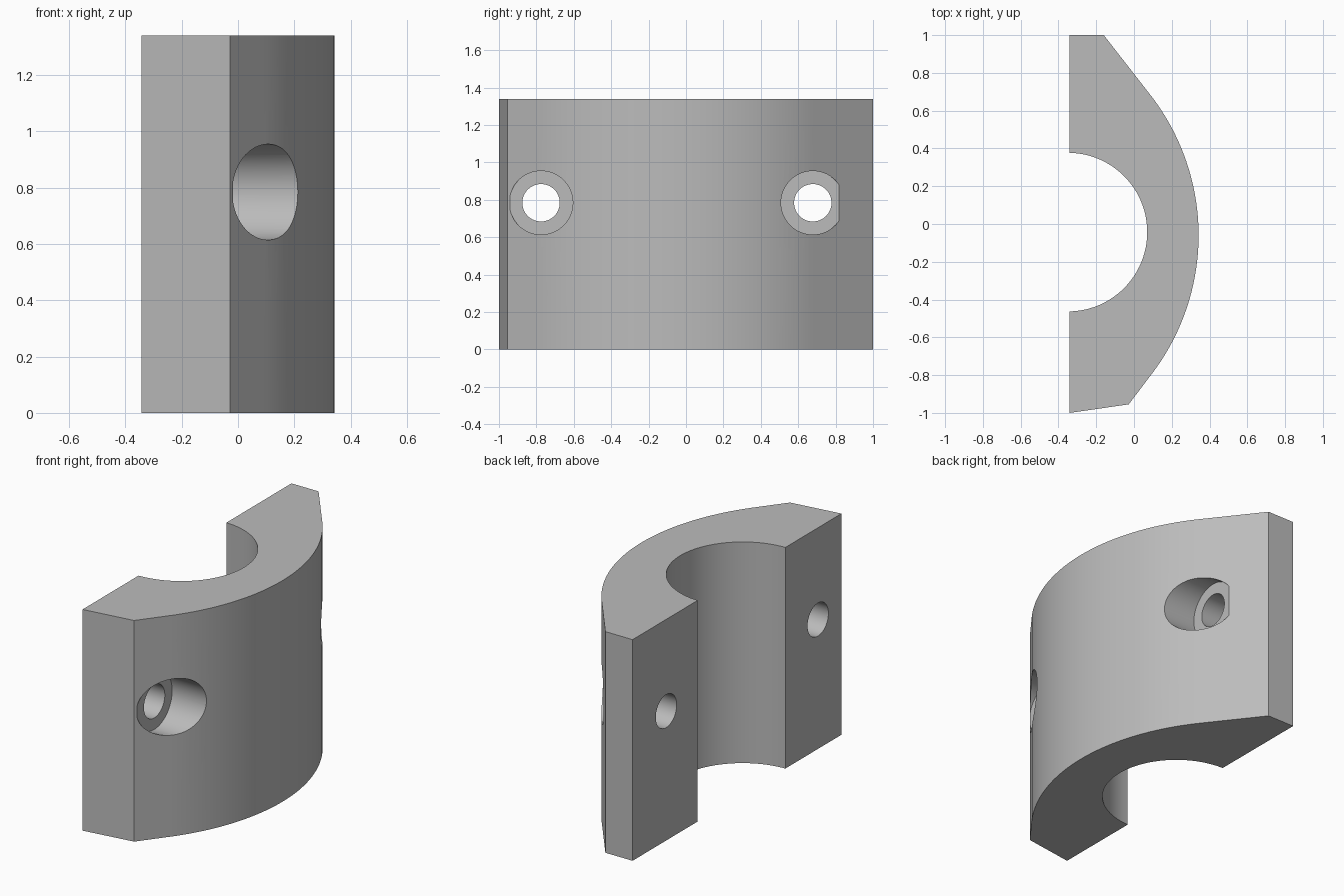
import bpy
import bmesh
from math import radians, sin, cos, asin, pi

HEIGHT = 1.34
HALF_W = 0.342
HOLE_Z = 0.784

if "Cube" in bpy.data.objects:
    bpy.data.objects.remove(bpy.data.objects["Cube"])

# Plain grey material
grey = bpy.data.materials.new("plain grey")
grey.use_nodes = True
colour = (0.5, 0.5, 0.5, 1)
grey.diffuse_color = colour
grey.node_tree.nodes["Principled BSDF"].inputs["Base Color"].default_value = colour


def arc(cx, cy, radius, start, end, steps):
    angles = [start + (end - start) * i / steps for i in range(steps + 1)]
    return [(cx + radius * cos(a), cy + radius * sin(a)) for a in angles]


def make_object(name, bm):
    bmesh.ops.recalc_face_normals(bm, faces=bm.faces)
    mesh = bpy.data.meshes.new(name)
    bm.to_mesh(mesh)
    bm.free()
    mesh.materials.append(grey)
    obj = bpy.data.objects.new(name, mesh)
    bpy.context.collection.objects.link(obj)
    return obj


# Half clamp profile: outer curve, sloped ends, flat mating face, inner bore
R_OUT, R_IN = 1.21, 0.42
bore_x, bore_y = -0.35, -0.043
sweep = radians(38)
bore_half = pi / 2 - asin((-HALF_W - bore_x) / R_IN)
profile = [(-HALF_W, -1), (-0.028, -0.955)]
profile += arc(HALF_W - R_OUT, -0.06, R_OUT, -sweep, sweep, 48)
profile += [(-0.16, 1), (-HALF_W, 1)]
profile += arc(bore_x, bore_y, R_IN, bore_half, -bore_half, 48)

bm = bmesh.new()
base = bm.faces.new([bm.verts.new((x, y, 0)) for x, y in profile])
top = bmesh.ops.extrude_face_region(bm, geom=[base])["geom"]
bmesh.ops.translate(bm, vec=(0, 0, HEIGHT),
                    verts=[v for v in top if isinstance(v, bmesh.types.BMVert)])
clamp = make_object("half_clamp", bm)


def drill(y, radius, x_start):
    """Cut a round hole along x, from x_start outwards."""
    bpy.ops.mesh.primitive_cylinder_add(
        vertices=64, radius=radius, depth=2,
        location=(x_start + 1, y, HOLE_Z), rotation=(0, pi / 2, 0))
    cutter = bpy.context.object
    cutter.name = "hole_cutter"
    cutter.hide_render = True
    cutter.data.materials.append(grey)
    mod = clamp.modifiers.new("hole", "BOOLEAN")
    mod.operation = "DIFFERENCE"
    mod.solver = "EXACT"
    mod.object = cutter
    bpy.context.view_layer.objects.active = clamp
    bpy.ops.object.modifier_apply(modifier=mod.name)
    bpy.data.objects.remove(cutter)


# Two counterbored bolt holes
for hole_y in (-0.775, 0.678):
    drill(hole_y, 0.17, -0.018)
    drill(hole_y, 0.1, -0.6)

bpy.ops.object.select_all(action="DESELECT")
clamp.select_set(True)
bpy.context.view_layer.objects.active = clamp
bpy.ops.object.shade_smooth_by_angle(angle=radians(20))
